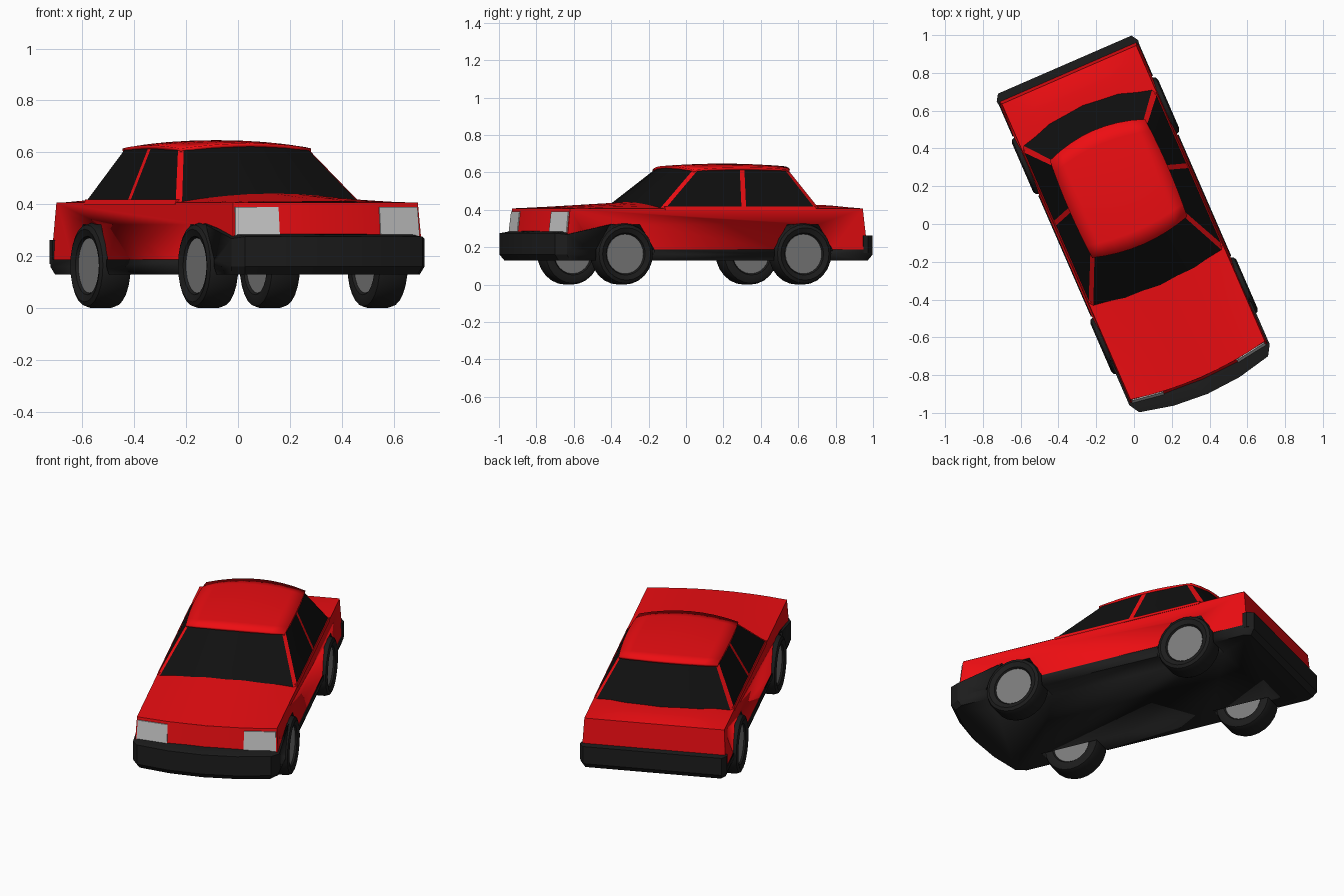
import bpy, bmesh, math
from mathutils import Matrix

if "Cube" in bpy.data.objects:
    bpy.data.objects.remove(bpy.data.objects["Cube"])

TURN = Matrix.Rotation(math.radians(23.5), 4, 'Z')   # the car stands turned on the grid


def material(name, r, g, b):
    m = bpy.data.materials.new(name)
    m.diffuse_color = (r, g, b, 1)
    m.use_nodes = True
    m.node_tree.nodes["Principled BSDF"].inputs["Base Color"].default_value = m.diffuse_color
    return m


RED = material("red_paint", 0.85, 0.004, 0.006)
BLACK = material("black_plastic", 0.012, 0.012, 0.012)
GLASS = material("dark_glass", 0.005, 0.005, 0.005)
GREY = material("grey_hub", 0.2, 0.2, 0.2)
LAMP = material("lamp", 0.55, 0.55, 0.55)


def make(name, verts, faces, mats, ids=None, recalc=True, angle=30):
    me = bpy.data.meshes.new(name)
    me.from_pydata(verts, [], faces)
    for m in mats:
        me.materials.append(m)
    if ids:
        for p, i in zip(me.polygons, ids):
            p.material_index = i
    if recalc:
        bm = bmesh.new()
        bm.from_mesh(me)
        bmesh.ops.recalc_face_normals(bm, faces=bm.faces)
        bm.to_mesh(me)
        bm.free()
    me.transform(TURN)
    ob = bpy.data.objects.new(name, me)
    bpy.context.collection.objects.link(ob)
    bpy.ops.object.select_all(action='DESELECT')
    ob.select_set(True)
    bpy.context.view_layer.objects.active = ob
    bpy.ops.object.shade_smooth_by_angle(angle=math.radians(angle))
    return ob


def loft(name, rings, mats, strip_ids=None, angle=30):
    """Closed solid through rings of equal point count, capped at both ends."""
    n = len(rings[0])
    verts = [p for r in rings for p in r]
    faces, ids = [], []
    for k in range(len(rings) - 1):
        for i in range(n):
            j = (i + 1) % n
            faces.append((k*n + i, k*n + j, k*n + n + j, k*n + n + i))
            ids.append(strip_ids[i] if strip_ids else 0)
    faces += [tuple(range(n)), tuple(range(len(verts) - n, len(verts)))]
    return make(name, verts, faces, mats, ids + [0, 0], angle=angle)


def patch(name, fn, nu, nv, mat):
    """Curved sheet: fn(s, t) with s in -1..1 across and t in 0..1 front to back."""
    verts = [fn(2*i/nu - 1, j/nv) for j in range(nv + 1) for i in range(nu + 1)]
    w = nu + 1
    faces = [(j*w + i, j*w + i + 1, (j+1)*w + i + 1, (j+1)*w + i)
             for j in range(nv) for i in range(nu)]
    return make(name, verts, faces, [mat], recalc=False)


def mirrored(half):
    """Half outline (x >= 0) to full ring; points on the centre line stay single."""
    return half + [(-p[0],) + tuple(p[1:]) for p in reversed(half) if p[0] > 1e-6]


def at_z(half, z, k=1.0):
    return [(x*k, y*k, z) for x, y in mirrored(half)]


# Red lower body
low = [(0.40, 0.885), (0.40, -0.87), (0.21, -0.90), (0, -0.91)]
top = [(0.388, 0.862), (0.388, -0.845), (0.21, -0.872), (0, -0.885)]
body = loft("body", [at_z(low, 0.18), at_z(top, 0.406)], [RED])

# Black sill and underside
hull = [(0.385, 0.92), (0.405, 0.882), (0.405, -0.87), (0.372, -0.925), (0.19, -0.966), (0, -0.98)]
sill = loft("sill", [at_z(hull, 0.13, 0.975), at_z(hull, 0.16), at_z(hull, 0.187)], [BLACK])

# Bumpers: the front one wraps up to the wheel arches
nose = [(0.405, -0.60, 0.325), (0.405, -0.87, 0.268), (0.372, -0.925, 0.275),
        (0.19, -0.966, 0.275), (0, -0.98, 0.275)]
ring = mirrored(nose)
front_bumper = loft("front_bumper", [[(x, y, 0.17) for x, y, z in ring], ring], [BLACK])
tail = [(0.405, 0.86), (0.408, 0.885), (0.385, 0.92)]
loft("rear_bumper", [at_z(tail, 0.17), at_z(tail, 0.262)], [BLACK])

# Wheel openings
arch = [(-0.17, 0.1), (-0.17, 0.19), (-0.09, 0.322), (0.09, 0.322), (0.17, 0.19), (0.17, 0.1)]
AXLES = (-0.53, 0.51)
cv, cf = [], []
for ax in AXLES:
    for side in (-1, 1):
        b = len(cv)
        for x in (0.27, 0.5):
            cv += [(side*x, ax + y, z) for y, z in arch]
        cf += [tuple(range(b, b + 6)), tuple(range(b + 6, b + 12))]
        cf += [(b + i, b + (i+1) % 6, b + 6 + (i+1) % 6, b + 6 + i) for i in range(6)]
cutter = make("arch_cutter", cv, cf, [BLACK])
cutter.hide_render = True
cutter.display_type = 'WIRE'
for ob in (body, sill, front_bumper):
    m = ob.modifiers.new("arches", 'BOOLEAN')
    m.operation = 'DIFFERENCE'
    m.solver = 'EXACT'
    m.material_mode = 'TRANSFER'
    m.object = cutter

# Bonnet and boot lid, gently crowned
patch("bonnet", lambda s, t: (0.388*s, (-0.885 + 0.04*s*s)*(1 - t) + (-0.34 + 0.05*s*s)*t,
                              0.407 + (1 - s*s)*(0.003 + 0.032*t)), 8, 4, RED)
patch("boot_lid", lambda s, t: (0.388*s, (0.67 - 0.09*s*s)*(1 - t) + 0.862*t,
                                0.407 + 0.02*(1 - s**4)*(1 - t**3)), 8, 4, RED)

# Cabin: bottom x, y, z, top x, y, z, then 1 if the strip to the next point is a pillar
cab = [(0, -0.36, 0.435, 0, -0.113, 0.626, 0),
       (0.2, -0.345, 0.428, 0.14, -0.103, 0.62, 0),
       (0.372, -0.315, 0.405, 0.262, -0.078, 0.608, 1),
       (0.388, -0.29, 0.405, 0.276, -0.055, 0.608, 0),
       (0.388, 0.155, 0.405, 0.284, 0.19, 0.614, 1),
       (0.388, 0.182, 0.405, 0.284, 0.217, 0.614, 0),
       (0.388, 0.585, 0.405, 0.278, 0.46, 0.608, 1),
       (0.372, 0.615, 0.405, 0.265, 0.484, 0.608, 0),
       (0.2, 0.665, 0.424, 0.14, 0.523, 0.62, 0),
       (0, 0.685, 0.425, 0, 0.535, 0.626, 0)]
left = [(-p[0], p[1], p[2], -p[3], p[4], p[5], q[6])
        for p, q in zip(cab[-2:0:-1], cab[-3::-1])]
cab_all = cab + left
loft("cabin", [[p[:3] for p in cab_all], [p[3:6] for p in cab_all]],
     [GLASS, RED], [p[6] for p in cab_all], angle=20)

# Window sill line
for side in (-1, 1):
    x0, x1 = side*0.391, side*0.36
    loft("window_ledge", [[(x0, y, 0.40), (x0 - side*0.006, y, 0.418), (x1, y, 0.418), (x1, y, 0.40)]
                          for y in (-0.29, 0.59)], [RED])

# Roof
roof = patch("roof", lambda s, t: (0.286*s*(1 - 0.04*(2*t - 1)**2),
                                   (-0.118 + 0.042*s*s)*(1 - t) + (0.54 - 0.054*s*s)*t,
                                   0.615 + 0.02*(1 - s*s) + 0.012*4*t*(1 - t)), 8, 8, RED)
sol = roof.modifiers.new("thickness", 'SOLIDIFY')
sol.thickness = 0.014
sol.offset = -1

# Headlights lying on the sloping front panel
for side in (-1, 1):
    def lamp(z, lift):
        k = (z - 0.18) / 0.226
        pts = [(0.212, -0.90 + 0.028*k), (0.39 - 0.008*k, -0.8725 + 0.0255*k)]
        return [(side*x, y - lift, z) for x, y in pts]
    rings = [lamp(0.278, f) + lamp(0.39, f)[::-1] for f in (-0.01, 0.005)]
    loft("headlight", rings, [LAMP])

# Wheels: turned tyre and grey hub
R = 0.164
tyre = [(0.104, 0.395), (0.113, 0.412), (0.14, 0.422), (0.157, 0.414), (R, 0.395),
        (R, 0.315), (0.157, 0.297), (0.14, 0.29), (0.113, 0.294), (0.104, 0.305)]
hub = [(0.106, 0.303), (0.106, 0.403)]
N = 24
for ax in AXLES:
    for side in (-1, 1):
        def circles(profile):
            return [[(side*x, ax + r*math.cos(2*math.pi*i/N), R + r*math.sin(2*math.pi*i/N))
                     for i in range(N)] for r, x in profile]
        loft("tyre", circles(tyre), [BLACK], angle=40)
        loft("hub", circles(hub), [GREY])
